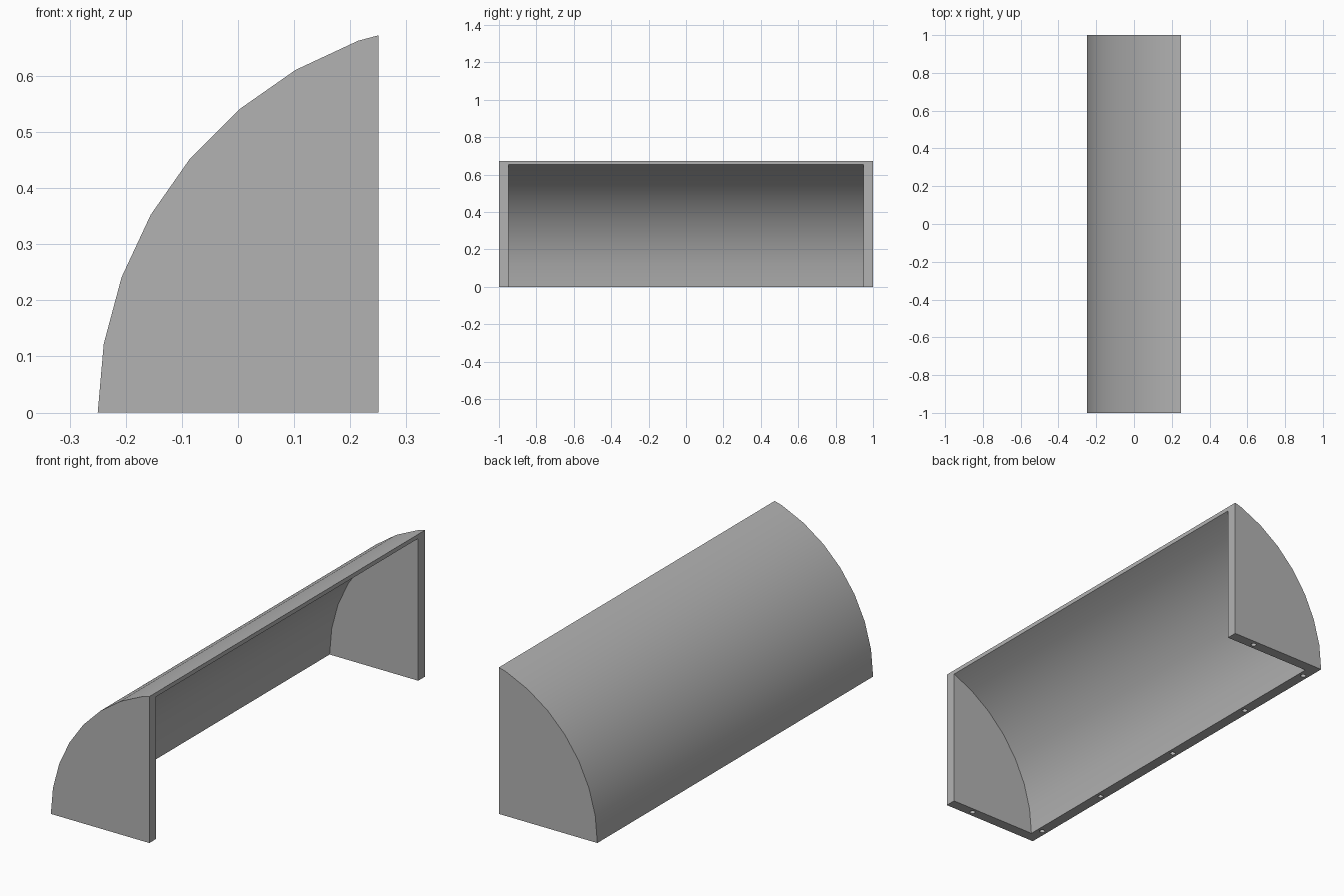
import bpy
import bmesh
from math import cos, sin, radians
from mathutils import Matrix

cube = bpy.data.objects.get("Cube")
if cube:
    bpy.data.objects.remove(cube, do_unlink=True)

BACK = 0.25            # open vertical side
STEPS = range(0, 81, 10)

grey = bpy.data.materials.new("plain grey")
grey.use_nodes = True
colour = (0.45, 0.45, 0.45, 1)
grey.diffuse_color = colour
grey.node_tree.nodes["Principled BSDF"].inputs["Base Color"].default_value = colour


def make_object(name, bm):
    bmesh.ops.recalc_face_normals(bm, faces=bm.faces)
    mesh = bpy.data.meshes.new(name)
    bm.to_mesh(mesh)
    bm.free()
    mesh.materials.append(grey)
    obj = bpy.data.objects.new(name, mesh)
    bpy.context.collection.objects.link(obj)
    return obj


def quarter_round(name, left, radius, half_length, extra=0.0):
    """Quarter-circle profile cut off at the open side, extruded along y."""
    arc = [(left + radius * (1 - cos(radians(a))), radius * sin(radians(a))) for a in STEPS]
    points = [p for p in arc if p[0] < BACK]
    (x0, z0), (x1, z1) = points[-1], arc[len(points)]
    slope = (z1 - z0) / (x1 - x0)
    end = BACK + extra
    points += [(end, z0 + slope * (end - x0)), (end, -extra)]
    if extra:
        points.append((left, -extra))
    bm = bmesh.new()
    face = bm.faces.new([bm.verts.new((x, -half_length, z)) for x, z in points])
    grown = bmesh.ops.extrude_face_region(bm, geom=[face])["geom"]
    moved = [v for v in grown if isinstance(v, bmesh.types.BMVert)]
    bmesh.ops.translate(bm, verts=moved, vec=(0, 2 * half_length, 0))
    return make_object(name, bm)


def cut(target, cutter):
    mod = target.modifiers.new("cut", 'BOOLEAN')
    mod.operation = 'DIFFERENCE'
    mod.solver = 'EXACT'
    mod.object = cutter
    bpy.ops.object.select_all(action='DESELECT')
    bpy.context.view_layer.objects.active = target
    target.select_set(True)
    bpy.ops.object.modifier_apply(modifier=mod.name)
    bpy.data.objects.remove(cutter, do_unlink=True)


# Curved cover with closed ends, hollowed from the back and below
cover = quarter_round("curved_cover", -0.25, 0.705, 1.0)
cut(cover, quarter_round("cavity_cutter", -0.20, 0.70, 0.95, extra=0.02))

# Screw holes in the bottom rim
holes = [(-0.225, y) for y in (-0.905, -0.5, 0, 0.5, 0.905)]
holes += [(0.122, y) for y in (-0.975, 0.975)]
bm = bmesh.new()
for x, y in holes:
    bmesh.ops.create_cone(bm, cap_ends=True, segments=16, radius1=0.012, radius2=0.012,
                          depth=0.2, matrix=Matrix.Translation((x, y, 0)))
cut(cover, make_object("hole_cutter", bm))

bpy.ops.object.shade_smooth_by_angle(angle=radians(30))
